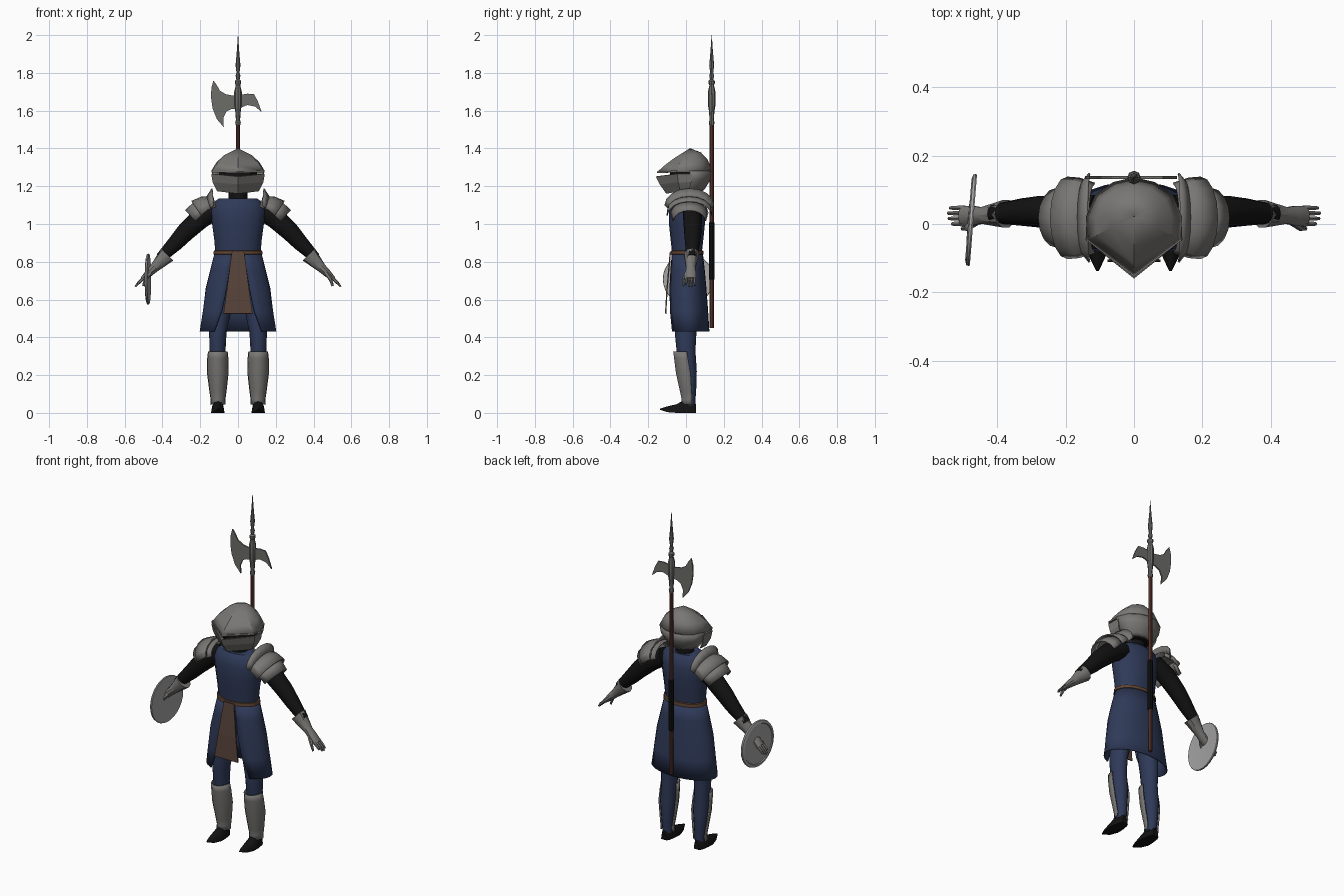
import bpy, bmesh, math
from mathutils import Vector, Matrix

if "Cube" in bpy.data.objects:
    bpy.data.objects.remove(bpy.data.objects["Cube"])


def material(name, r, g, b):
    m = bpy.data.materials.new(name)
    m.diffuse_color = (r, g, b, 1)
    m.use_nodes = True
    m.node_tree.nodes["Principled BSDF"].inputs["Base Color"].default_value = m.diffuse_color
    return m


STEEL = material("steel", 0.19, 0.185, 0.175)
BLADE = material("blade_steel", 0.15, 0.15, 0.14)
LIGHT = material("pale_steel", 0.38, 0.38, 0.38)
BLUE = material("blue_cloth", 0.028, 0.042, 0.098)
BROWN = material("brown_cloth", 0.095, 0.056, 0.042)
LEATHER = material("belt_leather", 0.12, 0.06, 0.033)
WOOD = material("red_wood", 0.14, 0.048, 0.035)
BLACK = material("black", 0.006, 0.006, 0.006)


def loft(name, rings, mat, closed=True, caps=True, mirror=False, solid=0, smooth=0):
    """Skin a list of equal-length point rings."""
    bm = bmesh.new()
    vs = [[bm.verts.new(p) for p in r] for r in rings]
    n = len(rings[0])
    for a, b in zip(vs, vs[1:]):
        for i in range(n if closed else n - 1):
            j = (i + 1) % n
            bm.faces.new((a[i], a[j], b[j], b[i]))
    if closed and caps:
        bm.faces.new(vs[0])
        bm.faces.new(vs[-1])
    bmesh.ops.remove_doubles(bm, verts=bm.verts, dist=0.0002)
    bmesh.ops.recalc_face_normals(bm, faces=bm.faces)
    me = bpy.data.meshes.new(name)
    bm.to_mesh(me)
    bm.free()
    me.materials.append(mat)
    ob = bpy.data.objects.new(name, me)
    bpy.context.collection.objects.link(ob)
    if smooth:
        bpy.ops.object.select_all(action='DESELECT')
        ob.select_set(True)
        bpy.context.view_layer.objects.active = ob
        bpy.ops.object.shade_smooth_by_angle(angle=math.radians(smooth))
    if solid:
        s = ob.modifiers.new("thickness", 'SOLIDIFY')
        s.thickness, s.offset = solid, 0
    if mirror:
        ob.modifiers.new("mirror", 'MIRROR')
    return ob


def oval(cx, cy, z, rx, ry, n=16):
    return [(cx + rx * math.sin(2 * math.pi * i / n), cy - ry * math.cos(2 * math.pi * i / n), z)
            for i in range(n)]


def tube(name, pts, mat, n=10, **kw):
    """Tube along points (x, y, z, radius in xz plane, radius in y)."""
    c = [Vector(p[:3]) for p in pts]
    rings = []
    for i, p in enumerate(pts):
        d = (c[min(i + 1, len(c) - 1)] - c[max(i - 1, 0)])
        d.y = 0
        d.normalize()
        up = Vector((-d.z, 0, d.x))
        rings.append([c[i] + up * p[3] * math.cos(2 * math.pi * k / n)
                      + Vector((0, p[4] * math.sin(2 * math.pi * k / n), 0)) for k in range(n)])
    return loft(name, rings, mat, mirror=True, **kw)


def plate(name, prof, cx, mat, depth):
    """Flat xz outline extruded in y about the pole axis."""
    return loft(name, [[(x, cx + s * depth / 2, z) for x, z in prof] for s in (-1, 1)], mat)


# Tunic body, neck and belt
loft("tunic_body", [oval(0, .005, z, rx, ry) for z, rx, ry in
     [(.84, .119, .078), (.92, .126, .087), (1.0, .137, .095), (1.07, .147, .095),
      (1.115, .13, .085), (1.135, .10, .065)]], BLUE, smooth=35)
loft("neck", [oval(0, .01, z, .052, .052, 10) for z in (1.12, 1.25)], BLACK, smooth=40)
loft("belt", [oval(0, .006, z, rx, ry, 20) for z, rx, ry in
     [(.838, .122, .08), (.84, .13, .088), (.858, .128, .087), (.86, .118, .078)]], LEATHER)


# Skirt, open at the front
def skirt_ring(z, rx, ry, cy, gap, n=22):
    a0 = math.asin(gap / rx)
    step = (2 * math.pi - 2 * a0) / n
    return [(rx * math.sin(a0 + step * i), cy - ry * math.cos(a0 + step * i), z) for i in range(n + 1)]


loft("skirt", [skirt_ring(*r) for r in
     [(.85, .120, .08, .006, .028), (.76, .143, .09, .006, .045), (.66, .168, .098, .007, .06),
      (.54, .184, .104, .01, .085), (.43, .20, .108, .013, .125)]],
     BLUE, closed=False, solid=.006, smooth=40)
loft("front_panel", [[(-w, y, z), (w, y, z)] for z, w, y in
     [(.85, .033, -.083), (.66, .058, -.1), (.525, .077, -.108)]],
     BROWN, closed=False, solid=.007)

# Legs, greaves and pointed boots
loft("leg", [oval(x, y, z, rx, ry, 12) for z, x, y, rx, ry in
     [(.78, .062, .008, .058, .068), (.55, .09, .003, .056, .062), (.42, .107, -.002, .046, .057),
      (.33, .108, 0, .042, .05), (.22, .108, .012, .044, .045), (.12, .107, .02, .033, .034),
      (.04, .105, .02, .028, .028)]], BLUE, mirror=True, smooth=40)


def half_ring(z, cx, back, w, front, n=8):
    return [(cx + w * math.cos(math.pi * i / n), back - (back - front) * math.sin(math.pi * i / n), z)
            for i in range(n + 1)]


loft("greave", [half_ring(*r) for r in
     [(.325, .107, .005, .049, -.065), (.29, .107, .01, .053, -.06), (.21, .107, .024, .054, -.05),
      (.11, .106, .03, .042, -.028), (.07, .106, .032, .036, -.02), (.045, .106, .03, .038, -.022)]],
     STEEL, closed=False, mirror=True, solid=.006, smooth=30)
loft("boot", [[(.107 + w * math.cos(math.pi * i / 6), y, lo + (h - lo) * math.sin(math.pi * i / 6))
               for i in range(7)] for y, w, lo, h in
     [(.054, .018, 0, .045), (.035, .028, 0, .07), (-.01, .035, 0, .068), (-.05, .036, 0, .046),
      (-.10, .022, .004, .034), (-.137, .004, .016, .022)]], BLACK, mirror=True, smooth=40)

# Sleeves, gauntlets, fingers and thumbs
tube("sleeve", [(.11, .035, 1.08, .05, .05), (.20, .035, 1.03, .056, .05), (.28, .036, .955, .049, .046),
                (.33, .035, .90, .042, .04), (.41, .03, .82, .028, .028)], BLACK, 12, smooth=40)
tube("gauntlet", [(.375, .03, .838, .046, .042), (.40, .028, .812, .038, .036),
                  (.445, .025, .765, .024, .025), (.47, .024, .742, .021, .03),
                  (.505, .023, .708, .013, .032)], STEEL, smooth=35)
for k in range(4):
    y = .047 - k * .0155
    e = (0, .006, .004, -.006)[k]
    tube("finger", [(.497, y, .716, .009, .008), (.525, y, .69, .008, .007),
                    (.538 + e, y, .674 - e, .005, .005)], STEEL, 6)
tube("thumb", [(.462, .005, .745, .012, .01), (.488, -.012, .71, .01, .009),
               (.502, -.014, .672, .006, .006)], STEEL, 6)


# Shoulder plates: overlapping half shells running down the arm
def arch(cx, cz, h, w, nx, nz, n=8):
    u = Vector((nx, 0, nz)).normalized()
    return [Vector((cx, .018, cz)) + u * h * math.cos(a) + Vector((0, w * math.sin(a), 0))
            for a in [math.pi * (i / n - .5) for i in range(n + 1)]]


for name, arcs in {
    "shoulder_fin": [(.15, 1.075, .065, .105, .3, 1), (.13, 1.10, .088, .13, .08, 1)],
    "shoulder_plate": [(.115, 1.09, .058, .10, .3, 1), (.16, 1.075, .075, .115, .5, 1),
                       (.195, 1.045, .09, .118, .5, .75)],
    "lower_shoulder_plate": [(.18, 1.06, .075, .098, .6, .75), (.225, 1.015, .078, .085, .66, .7)],
}.items():
    loft(name, [arch(*a) for a in arcs], STEEL, closed=False, mirror=True, solid=.006, smooth=25)

# Helmet: ridged dome, nape guard, pointed visor, dark face behind the slit
loft("face_shadow", [oval(0, .01, z, r, r * .9, 10) for z, r in
     [(1.17, .075), (1.23, .105), (1.275, .105), (1.3, .08)]], BLACK)
half = [(0, -.148), (.135, -.045), (.138, .02), (.112, .083), (.06, .12), (0, .134)]
plan = half + [(-x, y) for x, y in half[-2:0:-1]]


def dome_ring(s, front, back):
    return [(x * s, .022 + (y - .022) * s, front + (back - front) * (y + .148) / .282) for x, y in plan]


loft("helmet_dome", [dome_ring(.01, 1.397, 1.397), dome_ring(.5, 1.345, 1.376),
                     dome_ring(.8, 1.306, 1.34), dome_ring(1, 1.275, 1.285)],
     STEEL, caps=False, solid=.006, smooth=28)
nape = half[2:] + [(-x, y) for x, y in half[-2:1:-1]]
loft("nape_guard", [[(x * s, .01 + (y - .01) * s, z) for x, y in nape] for s, z in
     [(1, 1.282), (.94, 1.235), (.72, 1.19), (.6, 1.175)]],
     STEEL, closed=False, solid=.006, smooth=35)


def visor_ring(sx, sy, fy, sz, fz, by):
    return [(-sx * .97, by, sz), (-sx, sy, sz), (0, fy, fz), (sx, sy, sz), (sx * .97, by, sz)]


loft("visor", [visor_ring(.139, -.045, -.157, 1.266, 1.252, .03),
               visor_ring(.132, -.04, -.137, 1.222, 1.212, .028),
               visor_ring(.108, -.03, -.102, 1.175, 1.162, .015)],
     STEEL, closed=False, solid=.006)
loft("brow_band", [visor_ring(.137, -.046, -.151, 1.283, 1.279, .03),
                   visor_ring(.138, -.046, -.151, 1.274, 1.269, .03)],
     STEEL, closed=False, solid=.006)

# Halberd carried on the back
PY = .136


def lathe(name, prof, mat, n=8):
    return loft(name, [oval(0, PY, z, r, r, n) for z, r in prof], mat, smooth=30)


lathe("pole", [(.45, .011), (1.54, .011)], WOOD, 10)
lathe("grip", [(.705, .012), (.71, .0155), (1.005, .0155), (1.01, .012)], BLACK, 10)
lathe("spear_head", [(1.525, .013), (1.54, .015), (1.55, .011), (1.60, .015), (1.63, .02), (1.70, .02),
                     (1.735, .012), (1.745, .017), (1.757, .017), (1.765, .009), (1.785, .013),
                     (1.80, .008), (1.84, .013), (1.92, .006), (2.0, .0008)], BLADE)
plate("axe_blade", [(0, 1.61), (-.035, 1.608), (-.062, 1.595), (-.078, 1.56), (-.075, 1.512),
                    (-.112, 1.555), (-.134, 1.61), (-.143, 1.67), (-.141, 1.72), (-.13, 1.76),
                    (-.112, 1.735), (-.095, 1.705), (-.065, 1.687), (-.03, 1.68), (0, 1.677)],
      PY, BLADE, .008)
plate("back_spike", [(0, 1.682), (.05, 1.69), (.085, 1.687), (.105, 1.65), (.126, 1.592),
                     (.09, 1.622), (.05, 1.63), (0, 1.61)], PY, BLADE, .008)

# Round shield held in the hand on the -x side
rot = Matrix.Translation((-.477, .012, .708)) @ Matrix.Rotation(math.radians(-4.5), 4, 'Z')
N = 28
loft("shield", [[rot @ Vector((x, r * math.cos(2 * math.pi * i / N), r * math.sin(2 * math.pi * i / N)))
                 for i in range(N)] for r, x in
     [(.0001, -.022), (.02, -.019), (.032, -.010), (.115, -.004), (.118, -.008), (.133, -.004),
      (.135, .003), (.133, .007), (.118, .006), (.0001, .001)]], LIGHT, caps=False, smooth=25)
